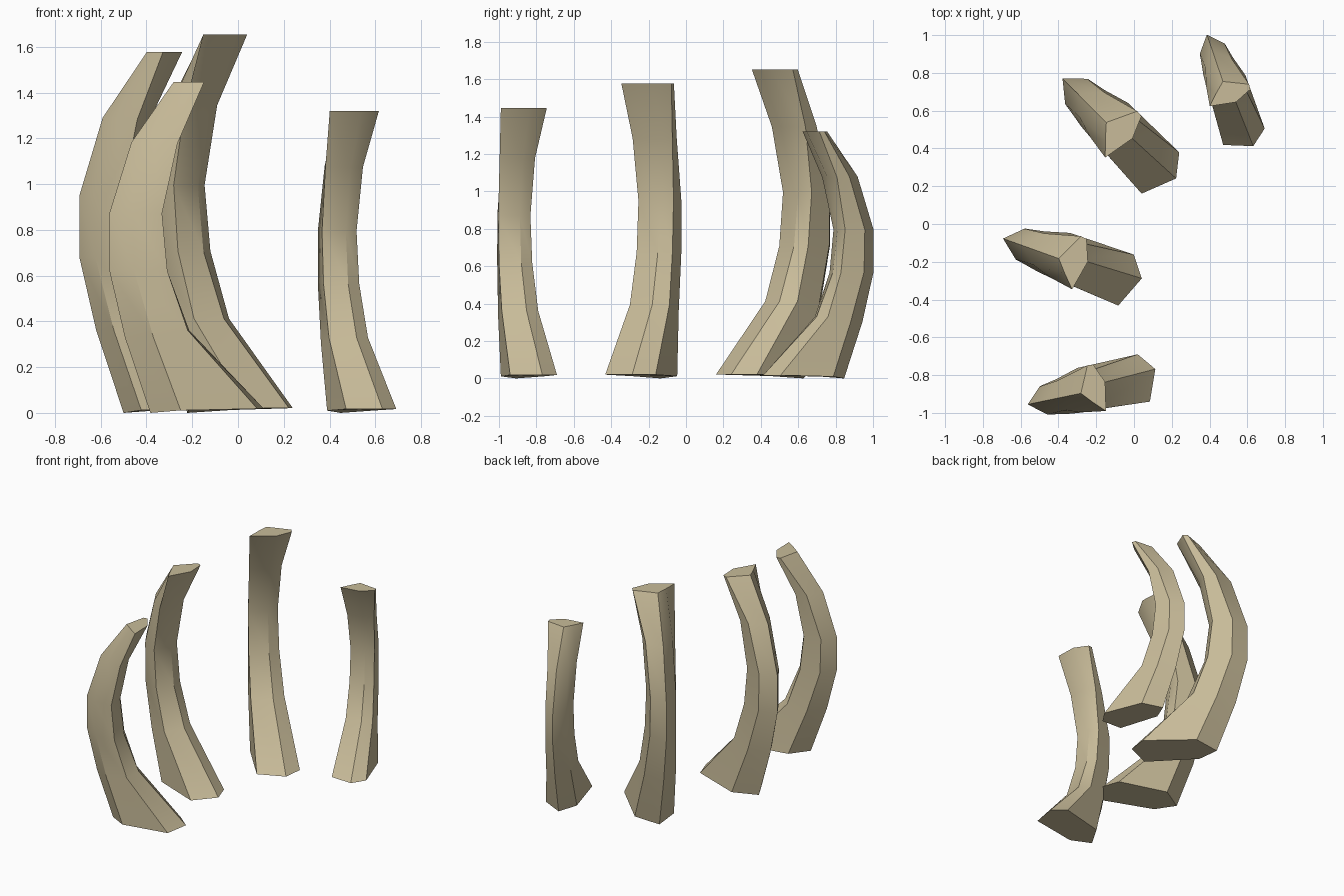
import bpy, bmesh, math
from mathutils import Matrix, Vector

if "Cube" in bpy.data.objects:
    bpy.data.objects.remove(bpy.data.objects["Cube"])

bone = bpy.data.materials.new("bone beige")
bone.diffuse_color = (0.58, 0.50, 0.32, 1)
bone.use_nodes = True
bone.node_tree.nodes["Principled BSDF"].inputs["Base Color"].default_value = bone.diffuse_color

# Hexagonal sections of one rib, bottom to top: (outer z, inner z, section points)
# points: inner left, inner ridge, inner right, outer right, outer ridge, outer left
SECTIONS = [
    (0.012, 0.020, [(0, .141), (.077, .033), (0, -.141), (-.367, -.102), (-.485, .02), (-.358, .152)]),
    (0.360, 0.393, [(-.336, .115), (-.29, .033), (-.333, -.105), (-.497, -.085), (-.61, .02), (-.49, .12)]),
    (0.680, 0.675, [(-.43, .103), (-.403, .03), (-.431, -.097), (-.588, -.067), (-.687, .02), (-.588, .105)]),
    (0.950, 0.950, [(-.46, .1), (-.435, .03), (-.457, -.095), (-.592, -.065), (-.687, .02), (-.594, .103)]),
    (1.290, 1.283, [(-.40, .112), (-.367, .03), (-.384, -.105), (-.493, -.066), (-.579, .015), (-.485, .11)]),
    (1.577, 1.577, [(-.264, .148), (-.222, .034), (-.259, -.13), (-.32, -.062), (-.374, .005), (-.297, .152)]),
]


def rib(name, x, y, scale, degrees):
    bm = bmesh.new()
    rings = []
    for level, (z_out, z_in, pts) in enumerate(SECTIONS):
        ring = []
        for i, (u, v) in enumerate(pts):
            z = z_in if i < 3 else z_out
            if level == 0 and i == 4:
                z = 0  # the outer ridge touches the ground
            ring.append(bm.verts.new((u, v, z)))
        rings.append(ring)
    # skin between the sections, then close both ends
    for a, b in zip(rings, rings[1:]):
        for i in range(6):
            j = (i + 1) % 6
            bm.faces.new((a[i], a[j], b[j], b[i]))
    bm.faces.new(rings[0])
    bm.faces.new(rings[-1])
    bmesh.ops.recalc_face_normals(bm, faces=bm.faces[:])
    bm.transform(Matrix.Translation(Vector((x, y, 0)))
                 @ Matrix.Rotation(math.radians(degrees), 4, 'Z')
                 @ Matrix.Scale(scale, 4))
    mesh = bpy.data.meshes.new(name)
    bm.to_mesh(mesh)
    bm.free()
    mesh.materials.append(bone)
    obj = bpy.data.objects.new(name, mesh)
    bpy.context.collection.objects.link(obj)
    bpy.ops.object.select_all(action='DESELECT')
    obj.select_set(True)
    bpy.context.view_layer.objects.active = obj
    bpy.ops.object.shade_smooth_by_angle(angle=math.radians(30))


# Four ribs, fanned around an arc
rib("front_rib", 0.052, -0.815, 0.917, 14.5)
rib("front_middle_rib", -0.042, -0.297, 1.0, -17)
rib("back_middle_rib", 0.14, 0.27, 1.048, -42.3)
rib("back_rib", 0.582, 0.462, 0.837, -68.4)
